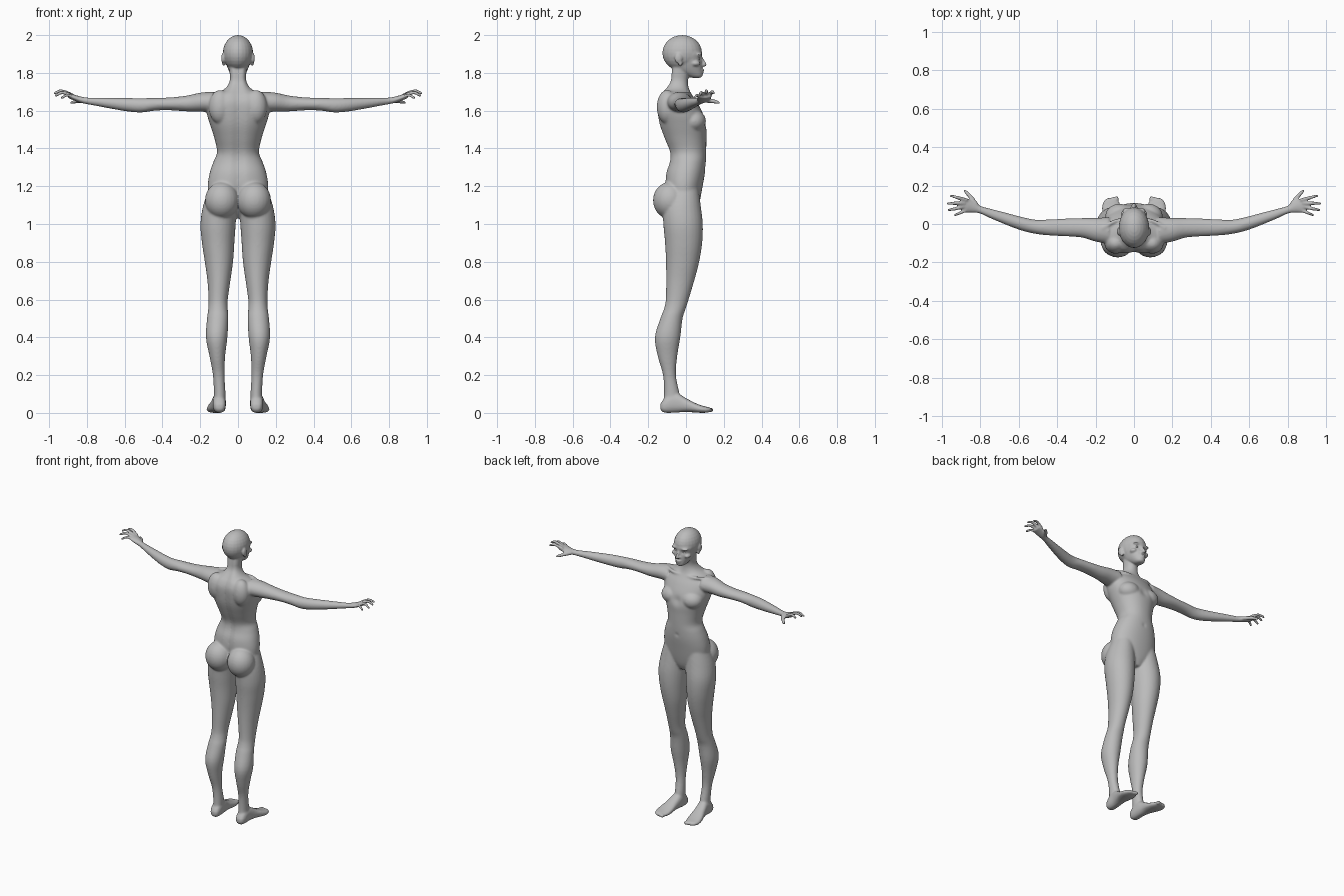
import bpy, bmesh, math
from mathutils import Vector

bm = bmesh.new()


def smooth_rows(rows, sub=4):
    """Catmull-Rom interpolation of every column."""
    out = []
    for i in range(len(rows) - 1):
        a, b, c, d = (rows[max(i - 1, 0)], rows[i], rows[i + 1], rows[min(i + 2, len(rows) - 1)])
        for s in range(sub):
            t = s / sub
            out.append([q + .5 * t * (r - p + t * (2 * p - 5 * q + 4 * r - w + t * (3 * (q - r) + w - p)))
                        for p, q, r, w in zip(a, b, c, d)])
    return out + [list(rows[-1])]


def loft(rings, n=28, power=2.0, groove=0.0):
    """Skin closed rings given as (centre, half axis u, half axis v)."""
    loops = []
    for c, u, v in rings:
        loop = []
        for k in range(n):
            a = math.tau * k / n
            ca, sa = math.cos(a), math.sin(a)
            p = (c + u * math.copysign(abs(ca) ** (2 / power), ca)
                 + v * math.copysign(abs(sa) ** (2 / power), sa))
            if groove and sa < 0:  # furrow along the spine
                p.y += groove * math.exp(-(p.x / .025) ** 2)
            loop.append(bm.verts.new(p))
        loops.append(loop)
    for A, B in zip(loops, loops[1:]):
        for k in range(n):
            bm.faces.new((A[k], A[(k + 1) % n], B[(k + 1) % n], B[k]))
    bm.faces.new(loops[0][::-1])
    bm.faces.new(loops[-1])


def ball(c, r, target=None):
    b = target or bm
    res = bmesh.ops.create_uvsphere(b, u_segments=24, v_segments=14, radius=1)
    for v in res['verts']:
        v.co = Vector((v.co.x * r[0] + c[0], v.co.y * r[1] + c[1], v.co.z * r[2] + c[2]))


def upright(rows, **kw):
    """Horizontal rings: z, x min, x max, y back, y front."""
    loft([(Vector(((a + b) / 2, (c + d) / 2, z)), Vector(((b - a) / 2, 0, 0)), Vector((0, (d - c) / 2, 0)))
          for z, a, b, c, d in smooth_rows(rows)], **kw)


def tube(pts):
    """Round tube through (x, y, z, radius)."""
    rows = smooth_rows(pts)
    rings = []
    for i, r in enumerate(rows):
        d = (Vector(rows[min(i + 1, len(rows) - 1)][:3]) - Vector(rows[max(i - 1, 0)][:3])).normalized()
        u = d.cross(Vector((.1, .2, 1))).normalized()
        rings.append((Vector(r[:3]), u * r[3], d.cross(u) * r[3]))
    loft(rings, n=12)
    for r in (rows[0], rows[-1]):
        ball(r[:3], (r[3],) * 3)


# torso and neck: z, half width, back, front
torso = [(1.03, .045, -.05, .04), (1.07, .10, -.09, .06), (1.12, .15, -.10, .073), (1.20, .16, -.112, .088),
         (1.27, .15, -.108, .10), (1.33, .13, -.09, .105), (1.38, .111, -.09, .107), (1.45, .124, -.117, .108),
         (1.52, .146, -.142, .109), (1.58, .164, -.153, .092), (1.64, .17, -.156, .062), (1.68, .15, -.142, .035),
         (1.71, .078, -.12, .018), (1.75, .046, -.094, .010), (1.80, .044, -.087, .018), (1.86, .05, -.08, .03)]
upright([(z, -w, w, b, f) for z, w, b, f in torso], n=48, power=2.15, groove=.013)

# skull, face and jaw
ball((0, -.02, 1.905), (.08, .105, .095))
face = [(1.773, .018, .035, .078), (1.785, .032, .0, .088), (1.81, .048, -.05, .088), (1.84, .060, -.07, .086),
        (1.875, .069, -.08, .084), (1.905, .072, -.08, .086), (1.94, .06, -.07, .07)]
upright([(z, -w, w, b, f) for z, w, b, f in face], power=2.2)
tube([(0, .078, 1.885, .007), (0, .092, 1.86, .008), (0, .10, 1.843, .010)])      # nose
ball((0, .087, 1.815), (.02, .009, .006))                                        # upper lip
ball((0, .086, 1.805), (.017, .009, .006))                                       # lower lip

for s in (1, -1):
    ball((s * .033, .068, 1.897), (.028, .018, .009))                            # brow
    ball((s * .048, .05, 1.85), (.02, .025, .015))                               # cheekbone
    ball((s * .010, .088, 1.84), (.008, .010, .007))                             # nostril
    ball((s * .079, -.04, 1.878), (.010, .021, .028))                            # ear
    ball((s * .076, -.03, 1.852), (.008, .012, .016))                            # ear lobe
    ball((s * .085, -.085, 1.125), (.09, .090, .098))                            # buttock
    ball((s * .075, .04, 1.545), (.075, .066, .06))                              # chest muscle
    ball((s * .095, -.10, 1.62), (.06, .055, .09))                               # shoulder blade
    tube([(s * .02, .02, 1.685, .010), (s * .09, .018, 1.69, .010), (s * .16, -.02, 1.69, .012)])  # collarbone

    # leg
    leg = [(1.20, .02, .15, -.08, .065), (1.10, .008, .184, -.12, .078), (1.0, .012, .199, -.12, .089),
           (.9, .019, .191, -.111, .086), (.8, .026, .176, -.106, .07), (.7, .04, .162, -.105, .044),
           (.6, .054, .156, -.107, .014), (.55, .054, .158, -.117, -.002), (.5, .051, .164, -.136, -.018),
           (.4, .056, .17, -.165, -.03), (.3, .068, .151, -.15, -.046), (.2, .071, .133, -.122, -.053),
           (.1, .066, .128, -.116, -.034), (.04, .070, .130, -.122, -.03)]
    upright([(z, s * a, s * b, c, d) for z, a, b, c, d in leg])
    ball((s * .105, -.025, .585), (.032, .032, .045))                            # kneecap

    # foot: y, centre x, half width, bottom, top
    foot = [(-.136, .098, .014, .02, .045), (-.125, .098, .027, .006, .065), (-.10, .099, .034, 0, .09),
            (-.05, .10, .036, .002, .105), (0, .107, .04, .005, .078), (.05, .114, .048, .002, .052),
            (.09, .118, .048, 0, .037), (.12, .118, .038, .003, .03), (.135, .114, .024, .007, .024)]
    loft([(Vector((s * c, y, (a + b) / 2)), Vector((w, 0, 0)), Vector((0, 0, (b - a) / 2)))
          for y, c, w, a, b in smooth_rows(foot)], power=2.4)
    for i in range(5):                                                           # toes
        ball((s * (.092 + .015 * i), .129 - .003 * i * i, .016), (.012 - .001 * i, .016, .012))

    # arm and palm: x, y, z, half depth, half height
    arm = [(.13, -.035, 1.645, .07, .055), (.20, -.03, 1.645, .062, .050), (.27, -.02, 1.638, .051, .042),
           (.36, -.018, 1.636, .046, .034), (.44, -.018, 1.634, .042, .034), (.51, -.015, 1.628, .037, .038),
           (.58, .0, 1.631, .036, .036), (.66, .025, 1.638, .032, .030), (.74, .052, 1.646, .026, .023),
           (.80, .074, 1.652, .021, .018), (.84, .09, 1.660, .031, .017), (.875, .097, 1.672, .038, .015),
           (.90, .10, 1.678, .034, .011)]
    loft([(Vector((s * x, y, z)), Vector((0, d, 0)), Vector((0, 0, h))) for x, y, z, d, h in smooth_rows(arm)])

    # fingers and thumb
    for f in ([(.875, .125, 1.680, .010), (.92, .138, 1.700, .009), (.953, .147, 1.692, .007)],
              [(.885, .108, 1.683, .010), (.935, .108, 1.704, .009), (.970, .106, 1.693, .007)],
              [(.885, .090, 1.680, .010), (.930, .080, 1.696, .009), (.964, .073, 1.680, .007)],
              [(.870, .072, 1.672, .009), (.905, .058, 1.682, .008), (.932, .047, 1.668, .007)],
              [(.825, .105, 1.655, .014), (.855, .145, 1.650, .011), (.880, .171, 1.643, .008)]):
        tube([(s * x, y, z, r) for x, y, z, r in f])

bmesh.ops.recalc_face_normals(bm, faces=bm.faces)


def to_object(b, name):
    me = bpy.data.meshes.new(name)
    b.to_mesh(me)
    b.free()
    ob = bpy.data.objects.new(name, me)
    bpy.context.collection.objects.link(ob)
    return ob


# fuse every part into one skin
body = to_object(bm, "body")
rm = body.modifiers.new("fuse", 'REMESH')
rm.mode = 'VOXEL'
rm.voxel_size = .0055
dg = bpy.context.evaluated_depsgraph_get()
fused = bpy.data.meshes.new_from_object(body.evaluated_get(dg))
body.modifiers.clear()
body.data = fused

# soft dents: centre, radius, push
dents = [((s * .032, .085, 1.876), .014, (0, -.010, 0)) for s in (1, -1)]
dents += [((0, .107, 1.30), .010, (0, -.008, 0)), ((0, .11, 1.54), .03, (0, -.010, 0))]
for c, r, push in dents:
    c, push = Vector(c), Vector(push)
    for v in fused.vertices:
        d2 = (v.co - c).length_squared
        if d2 < 9 * r * r:
            v.co += push * math.exp(-d2 / (r * r))

# blend the seams, keeping hands, face and feet crisp
broad = body.vertex_groups.new(name="broad")
fine = body.vertex_groups.new(name="fine")
is_fine = lambda p: abs(p.x) > .83 or p.z > 1.78 or p.z < .05
broad.add([v.index for v in fused.vertices if not is_fine(v.co)], 1, 'REPLACE')
fine.add([v.index for v in fused.vertices if is_fine(v.co)], 1, 'REPLACE')
for group, n in ((broad, 14), (fine, 2)):
    sm = body.modifiers.new("blend_" + group.name, 'SMOOTH')
    sm.factor, sm.iterations, sm.vertex_group = .5, n, group.name

# eyes
eb = bmesh.new()
for s in (1, -1):
    ball((s * .032, .060, 1.876), (.013, .014, .009), eb)
eyes = to_object(eb, "eyes")

grey = bpy.data.materials.new("plain grey")
grey.diffuse_color = (.5, .5, .5, 1)
for ob in (body, eyes):
    ob.data.materials.clear()
    ob.data.materials.append(grey)
    ob.data.polygons.foreach_set("use_smooth", [True] * len(ob.data.polygons))
